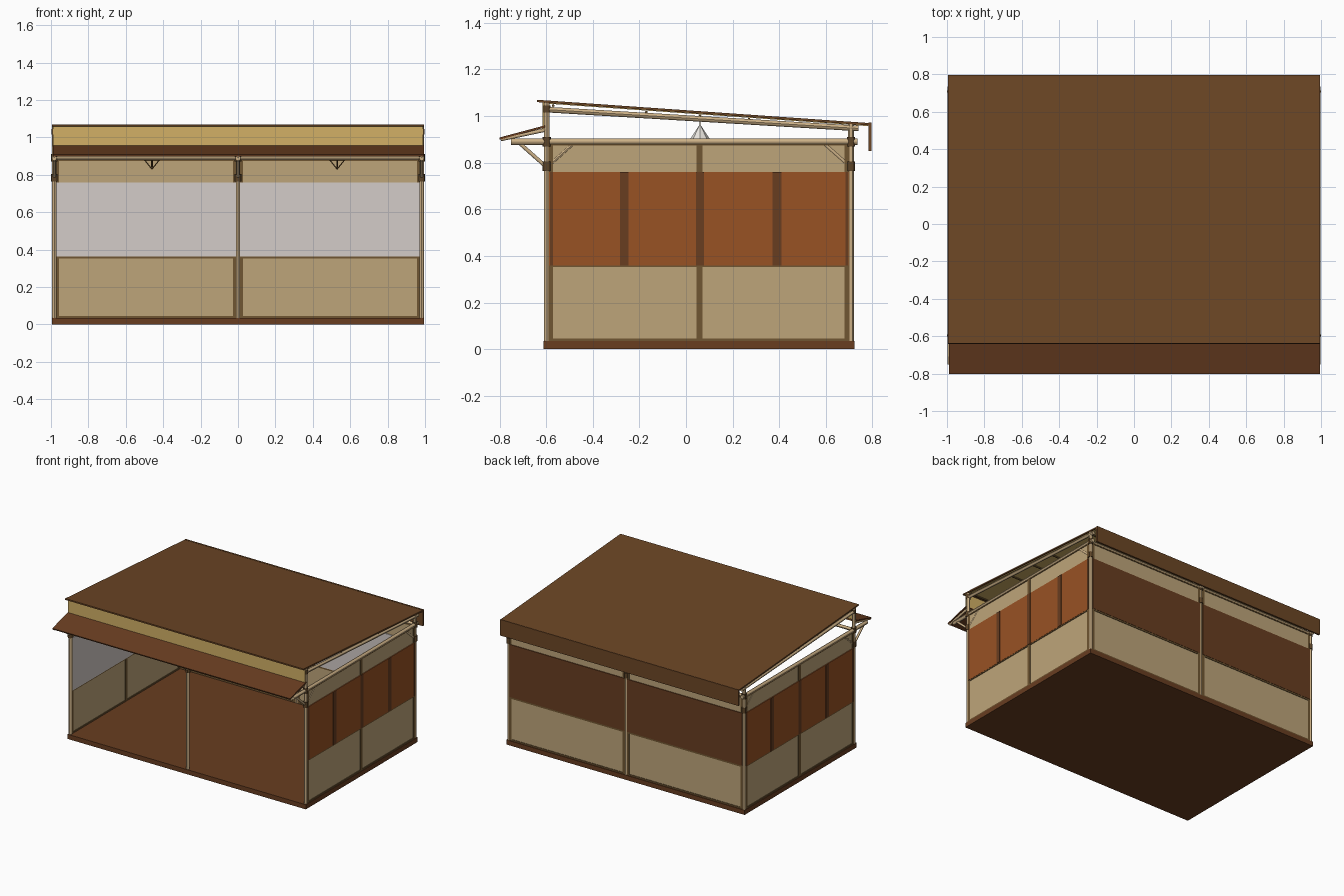
import bpy
from math import atan2
from mathutils import Vector

cube = bpy.data.objects.get("Cube")
if cube:
    bpy.data.objects.remove(cube, do_unlink=True)


def material(name, *rgb):
    linear = [((c / 255 + 0.055) / 1.055) ** 2.4 for c in rgb] + [1]
    m = bpy.data.materials.new(name)
    m.use_nodes = True
    m.diffuse_color = linear
    m.node_tree.nodes["Principled BSDF"].inputs["Base Color"].default_value = linear
    return m


POLE = material("pale pole wood", 204, 176, 134)
PANEL = material("tan panel", 190, 165, 122)
FRAME = material("dark frame wood", 112, 86, 50)
ROOF = material("roof brown", 108, 70, 37)
BROWN = material("deep brown", 104, 61, 32)
ORANGE = material("rust orange", 153, 82, 36)
LINING = material("pale grey lining", 212, 204, 200)
YELLOW = material("straw yellow", 210, 176, 102)
LASHING = material("dark lashing", 92, 68, 40)
WHITE = material("lamp white", 235, 232, 226)


def finish(name, mat):
    ob = bpy.context.object
    ob.name = name
    ob.data.materials.append(mat)
    return ob


def box(name, mat, x, y, z):
    """Box from three (low, high) ranges."""
    bpy.ops.mesh.primitive_cube_add(size=1, location=[sum(r) / 2 for r in (x, y, z)])
    ob = finish(name, mat)
    ob.scale = [r[1] - r[0] for r in (x, y, z)]
    return ob


def pole(name, mat, a, b, r=0.012, sides=12):
    a, b = Vector(a), Vector(b)
    bpy.ops.mesh.primitive_cylinder_add(vertices=sides, radius=r, depth=(b - a).length,
                                        location=(a + b) / 2)
    ob = finish(name, mat)
    ob.rotation_euler = (b - a).to_track_quat('Z', 'Y').to_euler()
    bpy.ops.object.shade_smooth_by_angle()
    return ob


def slab(name, mat, x, start, end, t):
    """Sloped sheet whose top runs between two (y, z) points."""
    (y0, z0), (y1, z1) = start, end
    length = Vector((y1 - y0, z1 - z0)).length
    ob = box(name, mat, x, (0, length), (0, t))
    ob.location = (sum(x) / 2, (y0 + y1) / 2, (z0 + z1) / 2 - t / 2)
    ob.rotation_euler.x = atan2(z1 - z0, y1 - y0)


FRONT, BACK, SIDE = -0.597, 0.708, 0.982


def roof_z(y):
    return 1.07 - 0.07 * (y + 0.64)


# Floor
box("floor", BROWN, (-0.995, 0.995), (-0.612, 0.722), (0, 0.035))

# Post frames with rafters, tie beams, braces and lashings
for x in (-SIDE, 0, SIDE):
    pole("front_post", POLE, (x, FRONT, 0.03), (x, FRONT, 1.06))
    pole("back_post", POLE, (x, BACK, 0.03), (x, BACK, 0.965))
    pole("rafter", POLE, (x, -0.6, 1.028), (x, 0.74, 0.947))
    pole("tie_beam", POLE, (x, -0.75, 0.89), (x, 0.735, 0.89), 0.014)
    pole("outer_brace", POLE, (x, -0.71, 0.88), (x, FRONT, 0.78), 0.008)
    pole("front_brace", POLE, (x, FRONT, 0.78), (x, -0.485, 0.88), 0.008)
    pole("back_brace", POLE, (x, BACK, 0.78), (x, 0.595, 0.88), 0.008)
    pole("awning_arm", POLE, (x, -0.795, 0.9), (x, FRONT, 0.942), 0.008)
    for y in (FRONT, BACK):
        for z in (0.785, 0.89):
            pole("lashing", LASHING, (x, y, z - 0.02), (x, y, z + 0.02), 0.018)
    pole("ridge_lashing", LASHING, (x, FRONT, 1.015), (x, FRONT, 1.045), 0.016)

# Cross beams and purlins
for y in (FRONT, BACK):
    pole("cross_beam", POLE, (-SIDE, y, 0.89), (SIDE, y, 0.89))
for y in (-0.57, -0.17, 0.06, 0.27, 0.7):
    z = roof_z(y) - 0.02
    pole("purlin", FRAME, (-0.985, y, z), (0.985, y, z), 0.006, 8)

# Roof, straw ceiling, back valance, front fascia and awning
slab("roof", ROOF, (-0.995, 0.995), (-0.64, roof_z(-0.64)), (0.795, roof_z(0.795)), 0.01)
slab("ceiling", YELLOW, (-0.985, 0.985), (-0.59, roof_z(-0.59) - 0.0095),
     (0.78, roof_z(0.78) - 0.0095), 0.004)
box("back_valance", ROOF, (-0.995, 0.995), (0.783, 0.795), (0.85, 0.972))
box("fascia", YELLOW, (-0.99, 0.99), (-0.616, -0.61), (0.945, 1.062))
slab("awning", BROWN, (-0.99, 0.995), (-0.8, 0.908), (-0.605, 0.96), 0.009)


def wall(name, place, low, high, middle):
    """Panels and frame strips; place(u, depth, z) puts a box on the wall plane."""
    for z in ((0.035, 0.36), (0.76, 0.885)):
        place(name + "_panel", PANEL, (low, high), (-0.005, 0.005), z)
    for z in (0.04, 0.358, 0.88):
        place(name + "_rail", FRAME, (low, high), (-0.009, 0.009), (z - 0.006, z + 0.006))
    for u, half in ((low, 0.015), (middle, 0.013), (high, 0.015)):
        place(name + "_stile", FRAME, (u - half, u + half), (-0.009, 0.009), (0.035, 0.885))


# Side walls: rust screens outside, grey lining inside
for s, side in ((-1, "right"), (1, "left")):
    def place(name, mat, u, d, z):
        x = sorted(s * (SIDE + e) for e in d)
        box(name, mat, x, u, z)

    wall(side + "_wall", place, -0.585, 0.695, 0.058)
    place(side + "_screen", ORANGE, (-0.587, 0.697), (0.004, 0.0105), (0.36, 0.76))
    place(side + "_lining", LINING, (-0.587, 0.697), (-0.0115, 0.004), (0.36, 0.76))
    for y, half in ((-0.577, 0.007), (-0.265, 0.018), (0.06, 0.018), (0.39, 0.019), (0.69, 0.006)):
        place(side + "_screen_stripe", BROWN, (y - half, y + half), (0.01, 0.0125), (0.36, 0.76))


# Back wall: brown screens outside, grey lining inside
def place_back(name, mat, u, d, z):
    box(name, mat, u, [BACK + e for e in d], z)


for low, high in ((-0.972, -0.012), (0.012, 0.972)):
    wall("back_wall", place_back, low, high, low if low > 0 else high)
    place_back("back_screen", BROWN, (low, high), (0.003, 0.011), (0.364, 0.76))
    place_back("back_lining", LINING, (low, high), (-0.0115, 0.003), (0.364, 0.76))

# Hanging lamps: white shade over an open wooden cage
for x in (-0.46, 0.53):
    bpy.ops.mesh.primitive_cone_add(vertices=8, radius1=0.043, radius2=0.004, depth=0.06,
                                    end_fill_type='NOTHING', location=(x, 0.06, 0.93))
    finish("lamp_shade", WHITE)
    pole("lamp_cord", FRAME, (x, 0.06, 0.95), (x, 0.06, roof_z(0.06) - 0.01), 0.003, 6)
    pole("lamp_stem", FRAME, (x, 0.06, 0.83), (x, 0.06, 0.95), 0.005, 6)
    for dx, dy in ((1, 0), (-1, 0), (0, 1), (0, -1)):
        rim = (x + 0.04 * dx, 0.06 + 0.04 * dy, 0.88)
        pole("lamp_cage_bar", FRAME, (x, 0.06, 0.83), rim, 0.003, 6)
        pole("lamp_cage_ring", FRAME, rim, (x - 0.04 * dy, 0.06 + 0.04 * dx, 0.88), 0.003, 6)
